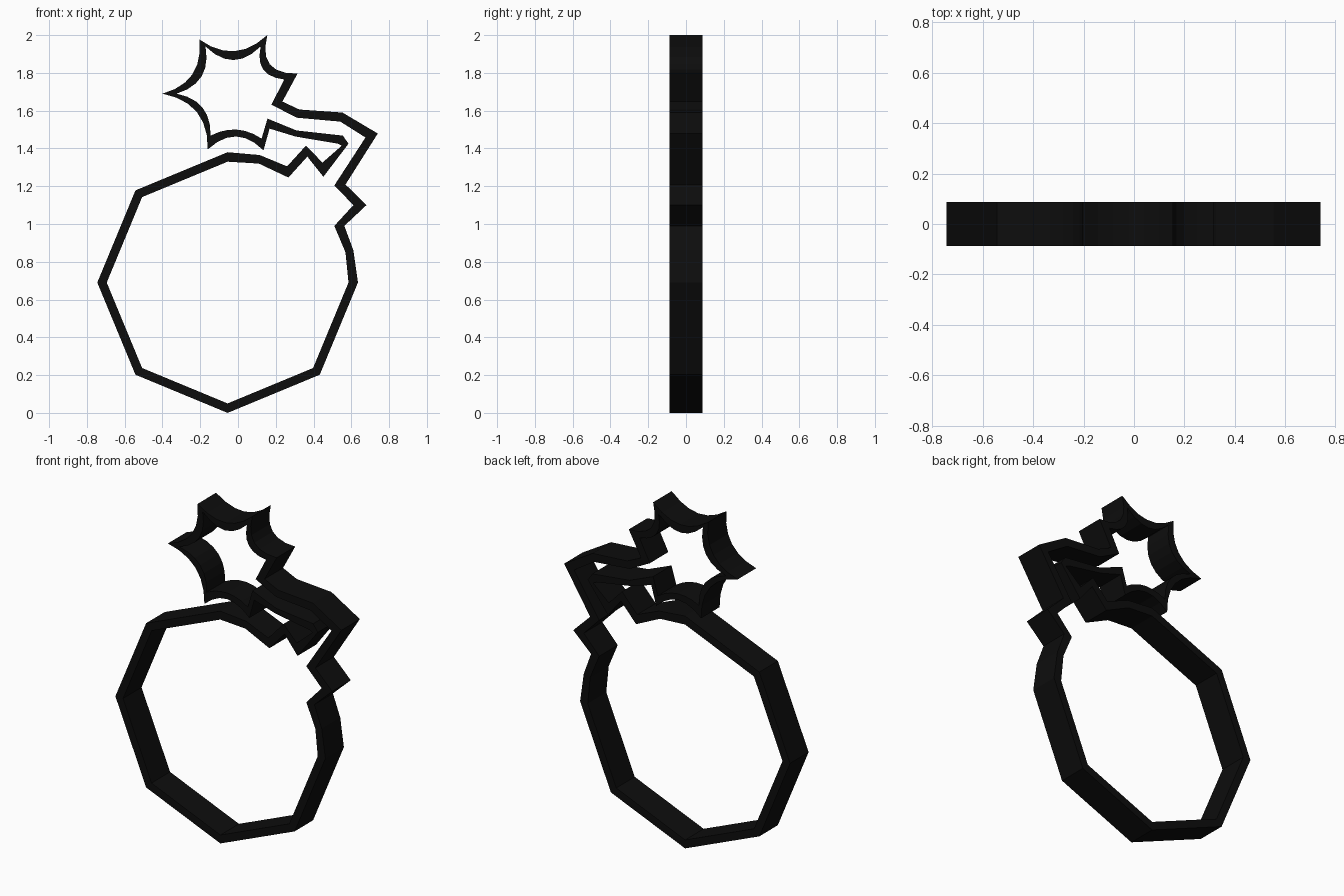
import bpy
import bmesh
from math import cos, sin, radians
from mathutils import Vector

HALF_DEPTH = 0.087
ARC_STEPS = 6

cube = bpy.data.objects.get("Cube")
if cube:
    bpy.data.objects.remove(cube, do_unlink=True)

black = bpy.data.materials.new("black")
black.use_nodes = True
colour = (0.004, 0.004, 0.004, 1)
black.diffuse_color = colour
black.node_tree.nodes["Principled BSDF"].inputs["Base Color"].default_value = colour


def octagon(radius):
    """Body corners, clockwise from the right side round to the top."""
    centre = Vector((-0.055, 0.69))
    return [centre + radius * Vector((cos(radians(-45 * i)), sin(radians(-45 * i))))
            for i in range(7)]


def scallops(tips, sags):
    """Star edge: arcs between neighbouring tips, bowed towards the centre."""
    points = []
    for start, end, sag in zip(tips, tips[1:], sags):
        start, end = Vector(start), Vector(end)
        chord = end - start
        inward = Vector((chord.y, -chord.x)).normalized()
        for step in range(ARC_STEPS):
            t = step / ARC_STEPS
            points.append(start + chord * t + inward * sag * 4 * t * (1 - t))
    return points + [Vector(tips[-1])]


def add_band(name, outer, inner):
    """Closed band with rectangular section between two matching outlines."""
    bm = bmesh.new()
    rings = []
    for outline, y in ((outer, -HALF_DEPTH), (inner, -HALF_DEPTH),
                       (inner, HALF_DEPTH), (outer, HALF_DEPTH)):
        rings.append([bm.verts.new((p[0], y, p[1])) for p in outline])
    count = len(outer)
    for r in range(len(rings)):
        here, there = rings[r], rings[(r + 1) % len(rings)]
        for i in range(count):
            j = (i + 1) % count
            bm.faces.new((here[i], here[j], there[j], there[i]))
    bmesh.ops.recalc_face_normals(bm, faces=bm.faces)
    mesh = bpy.data.meshes.new(name)
    bm.to_mesh(mesh)
    bm.free()
    mesh.materials.append(black)
    band = bpy.data.objects.new(name, mesh)
    bpy.context.collection.objects.link(band)
    return band


# Lower fuse strand, from the body top to the star
lower_outer = [(.115, 1.365), (.26, 1.305), (.36, 1.415), (.447, 1.325),
               (.55, 1.415), (.53, 1.425), (.305, 1.463), (.167, 1.505)]
lower_inner = [(.11, 1.32), (.267, 1.246), (.367, 1.357), (.452, 1.25),
               (.585, 1.425), (.555, 1.468), (.31, 1.495), (.156, 1.558)]

# Spark star with scalloped sides
star_outer = scallops(
    [(.135, 1.39), (-.16, 1.395), (-.4, 1.69), (-.205, 1.977), (.155, 2), (.315, 1.796)],
    [.071, .08, .074, .074, .085])
star_inner = scallops(
    [(.125, 1.452), (-.145, 1.468), (-.325, 1.69), (-.172, 1.94), (.12, 1.94), (.245, 1.765)],
    [.04, .06, .065, .072, .06])

# Upper fuse strand, from the star back down to the body side
upper_outer = [(.235, 1.648), (.325, 1.606), (.553, 1.59), (.74, 1.479), (.569, 1.209),
               (.68, 1.1), (.563, .99), (.611, .86)]
upper_inner = [(.177, 1.632), (.31, 1.563), (.542, 1.542), (.675, 1.458), (.51, 1.204),
               (.611, 1.1), (.51, .99), (.569, .85)]

# One continuous band: body, fuse and spark
add_band("bomb_outline",
         octagon(0.69) + lower_outer + star_outer + upper_outer,
         octagon(0.64) + lower_inner + star_inner + upper_inner)
